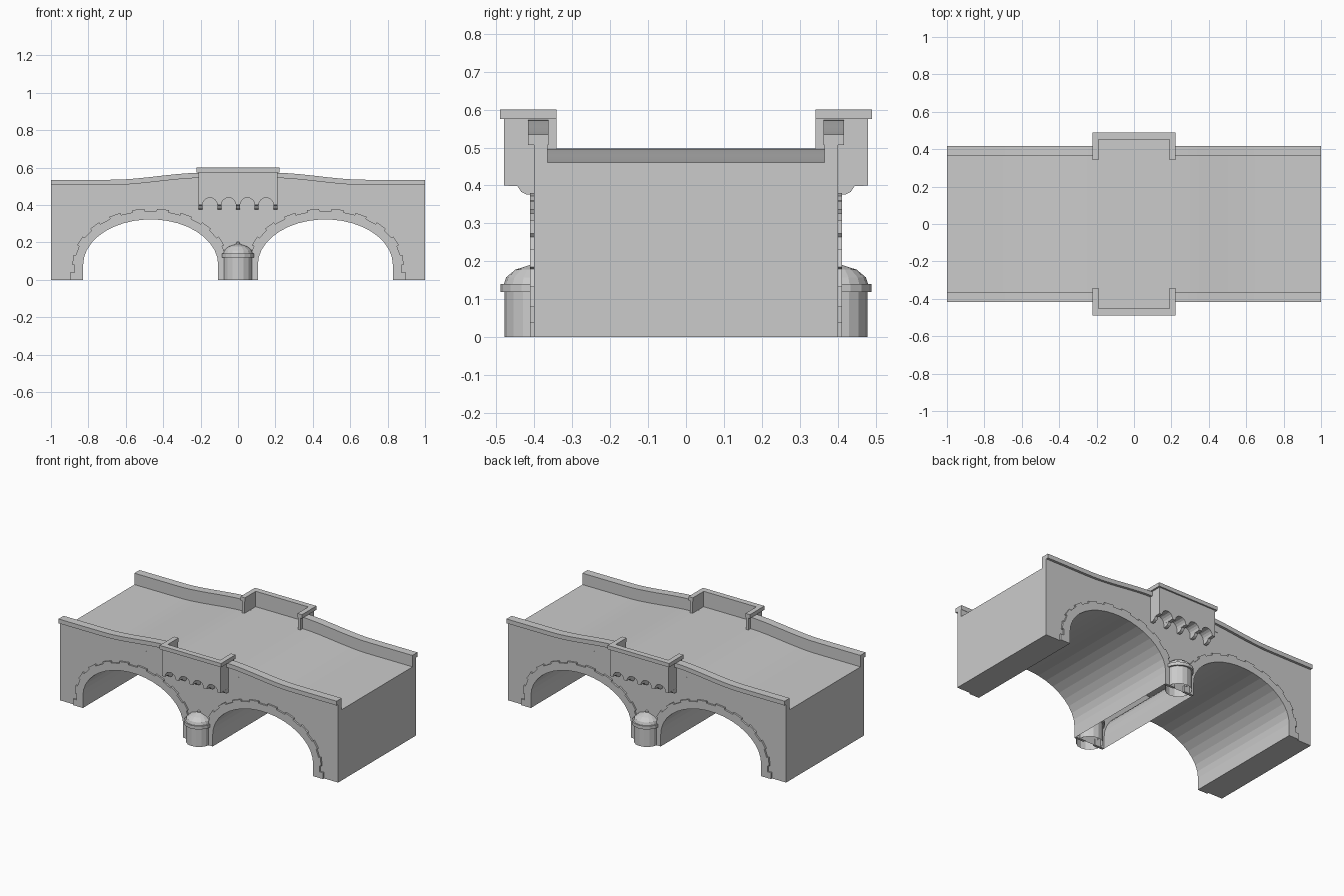
import bpy, bmesh, math
from mathutils import Vector

if "Cube" in bpy.data.objects:
    bpy.data.objects.remove(bpy.data.objects["Cube"])


def finish(name, bm, open_test=None):
    bmesh.ops.recalc_face_normals(bm, faces=bm.faces[:])
    if open_test:
        gone = [f for f in bm.faces if open_test(f)]
        bmesh.ops.delete(bm, geom=gone, context='FACES')
    me = bpy.data.meshes.new(name)
    bm.to_mesh(me)
    bm.free()
    ob = bpy.data.objects.new(name, me)
    bpy.context.collection.objects.link(ob)
    return ob


# Adds an extruded outline; axis says which direction it is pushed along
def add_prism(bm, pts, axis, a, b):
    def place(p, d):
        if axis == 'x':
            return (d, p[0], p[1])
        if axis == 'y':
            return (p[0], d, p[1])
        return (p[0], p[1], d)
    lo = [bm.verts.new(place(p, a)) for p in pts]
    hi = [bm.verts.new(place(p, b)) for p in pts]
    bm.faces.new(lo)
    bm.faces.new(hi[::-1])
    n = len(pts)
    for i in range(n):
        j = (i + 1) % n
        bm.faces.new((lo[i], lo[j], hi[j], hi[i]))


def prism(name, pts, axis, a, b, open_test=None):
    bm = bmesh.new()
    add_prism(bm, pts, axis, a, b)
    return finish(name, bm, open_test)


# Height of the road surface along the bridge
def deck_z(x):
    t = min(max((0.68 - abs(x)) / 0.50, 0), 1)
    return 0.46 + 0.038 * t * t * (3 - 2 * t)


CX, A, B, SPRING, STONES = 0.467, 0.361, 0.243, 0.08, 19


# Underside curve of one arch, from right foot to left foot
def arch_curve(cx):
    pts = [(cx + A, 0), (cx + A, 0.04)]
    for i in range(STONES + 1):
        t = math.pi * i / STONES
        pts.append((cx + A * math.cos(t), SPRING + B * math.sin(t)))
    return pts + [(cx - A, 0.04), (cx - A, 0)]


# Main body with two arched openings; the pier is open underneath
N = 40
top = [(-1 + 2 * i / N, deck_z(-1 + 2 * i / N)) for i in range(N + 1)]
outline = top + [(1, 0)] + arch_curve(CX) + arch_curve(-CX) + [(-1, 0)]
prism("bridge_body", outline, 'y', -0.4, 0.4,
      lambda f: abs(f.normal.z) > 0.9 and f.calc_center_median().z < 0.01
      and abs(f.calc_center_median().x) < 0.1)

for s, side in ((-1, "front"), (1, "back")):
    # Arch stones of alternating length around each opening
    for cx, hand in ((-CX, "left"), (CX, "right")):
        bm = bmesh.new()
        curve = arch_curve(cx)
        outer = []
        for x, z in curve:
            n = Vector(((x - cx) / A ** 2, max(z - SPRING, 0) / B ** 2)).normalized()
            outer.append(n)
        for i in range(len(curve) - 1):
            w = 0.046 if i % 2 else 0.058
            if i in (0, len(curve) - 2):
                w = 0.07
            p, q = Vector(curve[i]), Vector(curve[i + 1])
            quad = [p, q, q + outer[i + 1] * w, p + outer[i] * w]
            add_prism(bm, quad, 'y', s * 0.395, s * 0.411)
        finish(f"{side}_{hand}_arch_stones", bm)

    # Parapets and their coping on both sides of the balcony
    for m, hand in ((-1, "left"), (1, "right")):
        xs = [m * (0.2 + 0.8 * i / 18) for i in range(19)]

        def band(lo, hi):
            return ([(x, deck_z(x) + lo) for x in xs] +
                    [(x, deck_z(x) + hi) for x in reversed(xs)])
        prism(f"{side}_{hand}_parapet", band(0, 0.048), 'y', s * 0.365, s * 0.4)
        prism(f"{side}_{hand}_coping", band(0.047, 0.075), 'y', s * 0.363, s * 0.416)

    # Balcony floor block with four small arches cut in the lower edge
    xs5 = [-0.2, -0.1, 0, 0.1, 0.2]
    scallop = [(0.21, 0.498), (-0.21, 0.498), (-0.21, 0.40)]
    for k in range(4):
        c = -0.15 + 0.1 * k
        for i in range(9):
            t = math.pi * (1 - i / 8)
            scallop.append((c + 0.039 * math.cos(t), 0.40 + 0.039 * math.sin(t)))
    scallop.append((0.21, 0.40))
    prism(f"{side}_balcony_base", scallop, 'y', s * 0.398, s * 0.48)

    # Corbels carrying the balcony
    bm = bmesh.new()
    prof = [(0.398, 0.402), (0.398, 0.375), (0.42, 0.376), (0.434, 0.383),
            (0.444, 0.398), (0.48, 0.40), (0.48, 0.402)]
    for x in xs5:
        add_prism(bm, [(s * y, z) for y, z in prof], 'x', x - 0.0105, x + 0.0105)
    finish(f"{side}_corbels", bm)

    # U-shaped balcony wall and coping
    def u_shape(xo, yo, xi, yi):
        return [(-xo, s * 0.341), (-xo, s * yo), (xo, s * yo), (xo, s * 0.341),
                (xi, s * 0.341), (xi, s * yi), (-xi, s * yi), (-xi, s * 0.341)]
    prism(f"{side}_balcony_wall", u_shape(0.21, 0.48, 0.192, 0.455), 'z', 0.495, 0.576)
    prism(f"{side}_balcony_coping", u_shape(0.221, 0.49, 0.189, 0.452), 'z', 0.575, 0.6)

    # Round pier buttress with collar, domed cap and finial
    rings = [(0.078, 0), (0.078, 0.119), (0.089, 0.119), (0.089, 0.14), (0.08, 0.14),
             (0.074, 0.158), (0.05, 0.178), (0.01, 0.191), (0.009, 0.2), (0, 0.206)]
    bm = bmesh.new()
    vs = [bm.verts.new((r, s * 0.4, z)) for r, z in rings]
    es = [bm.edges.new(e) for e in zip(vs, vs[1:])]
    bmesh.ops.spin(bm, geom=vs + es, cent=(0, s * 0.4, 0), axis=(0, 0, 1),
                   angle=2 * math.pi, steps=16, use_duplicate=False)
    bmesh.ops.remove_doubles(bm, verts=bm.verts[:], dist=0.0005)
    finish(f"{side}_pier_buttress", bm)
